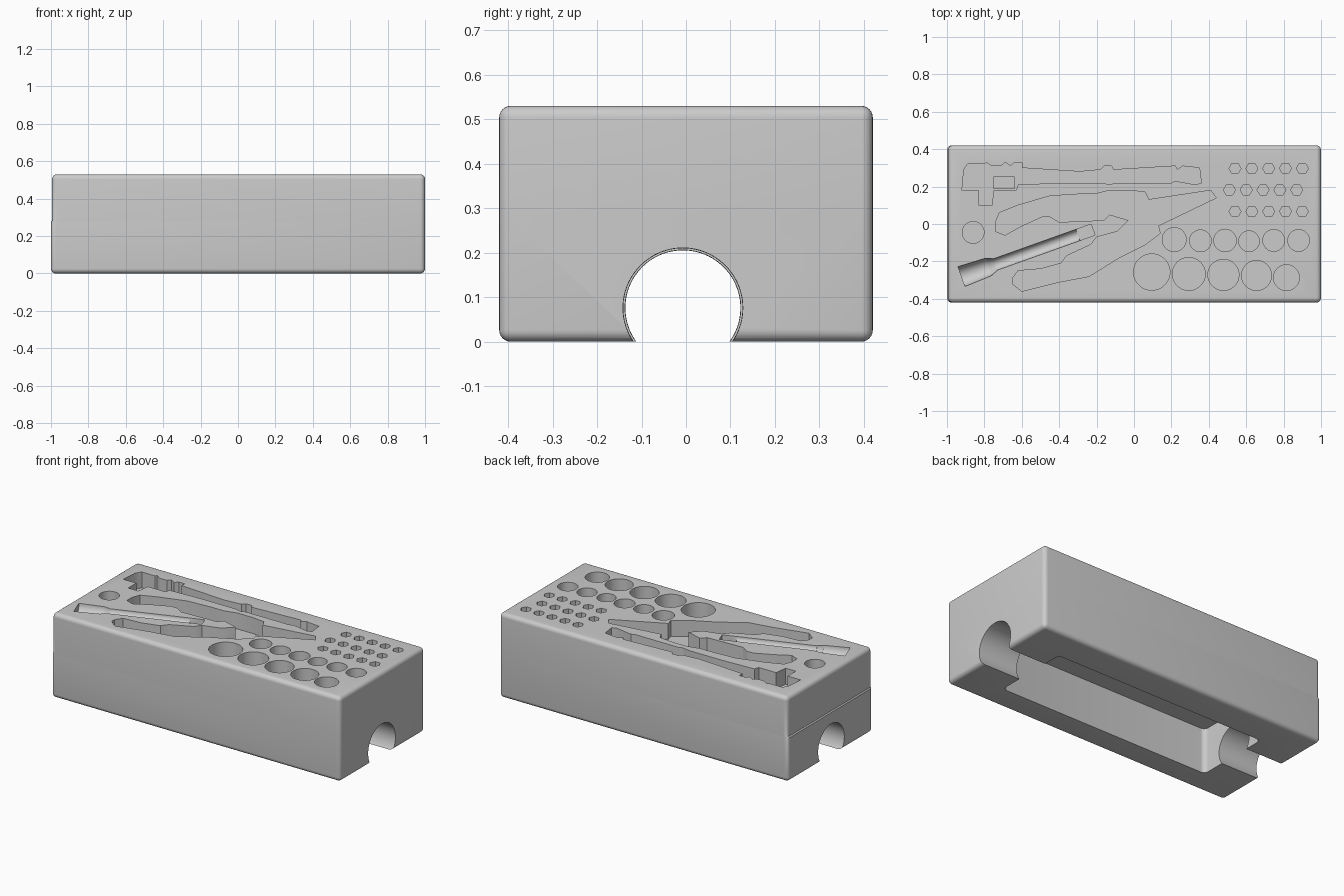
import bpy, bmesh, math
from mathutils import Matrix, Vector

cube = bpy.data.objects.get("Cube")
if cube:
    bpy.data.objects.remove(cube, do_unlink=True)

LENGTH, WIDTH, HEIGHT = 2.0, 0.84, 0.53
cutters = []


def new_object(name, bm):
    bmesh.ops.recalc_face_normals(bm, faces=bm.faces)
    mesh = bpy.data.meshes.new(name)
    bm.to_mesh(mesh)
    bm.free()
    obj = bpy.data.objects.new(name, mesh)
    bpy.context.collection.objects.link(obj)
    return obj


def add_cutter(name, bm):
    obj = new_object(name, bm)
    obj.hide_render = True
    cutters.append(obj)


def cut_outline(name, points, bottom, top):
    """Vertical prism over a closed outline."""
    bm = bmesh.new()
    face = bm.faces.new([bm.verts.new((x, y, bottom)) for x, y in points])
    grown = bmesh.ops.extrude_face_region(bm, geom=[face])["geom"]
    verts = [v for v in grown if isinstance(v, bmesh.types.BMVert)]
    bmesh.ops.translate(bm, verts=verts, vec=(0, 0, top - bottom))
    add_cutter(name, bm)


def cut_pocket(name, points, depth):
    cut_outline(name, points, HEIGHT - depth, HEIGHT + 0.1)


def ring(x, y, radius, sides):
    step = math.tau / sides
    return [(x + radius * math.cos(i * step), y + radius * math.sin(i * step))
            for i in range(sides)]


def hundredths(points):
    return [(x / 100, y / 100) for x, y in points]


def cut_rod(name, start, end, radius_start, radius_end, sides=64):
    """Round bar between two points, optionally tapered."""
    start, end = Vector(start), Vector(end)
    axis = end - start
    turn = axis.to_track_quat("Z", "Y").to_matrix().to_4x4()
    bm = bmesh.new()
    bmesh.ops.create_cone(bm, cap_ends=True, segments=sides,
                          radius1=radius_start, radius2=radius_end, depth=axis.length,
                          matrix=Matrix.Translation((start + end) / 2) @ turn)
    add_cutter(name, bm)


# Rounded block, with a faint ledge at mid height on its right end
bm = bmesh.new()
bmesh.ops.create_cube(bm, size=1, matrix=Matrix.Translation((0, 0, HEIGHT / 2))
                      @ Matrix.Diagonal((LENGTH, WIDTH, HEIGHT, 1)))
bmesh.ops.bevel(bm, geom=bm.edges[:], offset=0.026, segments=6, profile=0.5, affect="EDGES")
for level in (0.275, 0.282):
    bmesh.ops.bisect_plane(bm, geom=bm.verts[:] + bm.edges[:] + bm.faces[:],
                           plane_co=(0, 0, level), plane_no=(0, 0, 1))
for v in bm.verts:
    if v.co.x < -0.9 and v.co.z > 0.28:
        v.co.x += 0.006
block = new_object("tool_tray_block", bm)

# Slightly tapered channel through the underside
cut_rod("channel", (-1.1, -0.007, 0.076), (1.1, -0.007, 0.076), 0.129, 0.135, 96)

# Wide recess under the block, with rounded corners
corner = 0.03
outline = []
for i, (x, y) in enumerate(((0.7, 0.19), (-0.7, 0.19), (-0.7, -0.23), (0.7, -0.23))):
    for k in range(7):
        a = (i + k / 6) * math.pi / 2
        outline.append((x + corner * math.cos(a), y + corner * math.sin(a)))
cut_outline("under_recess", outline, -0.1, 0.28)

# Pliers pocket
cut_pocket("pliers_pocket", hundredths([
    (-74, 1), (-72, 6), (-62, 10), (-45, 15), (-29, 16), (-21, 16), (-13, 18), (-2, 18),
    (6, 17), (8, 13), (41, 18), (44, 14), (17, 1), (13, -1), (14, -5), (6, -11),
    (-8, -18), (-24, -28), (-40, -31), (-60, -36), (-65, -32), (-65, -29), (-62, -25),
    (-50, -24), (-39, -21), (-36, -17), (-23, -11), (-20, -7), (-9, -4), (-3, 2),
    (-13, 5), (-16, 2), (-40, 1), (-45, 4), (-49, 4), (-60, -1), (-69, -6), (-74, -4)]), 0.1)

# Wrench pocket, with a deeper step by the jaw
cut_pocket("wrench_pocket", hundredths([
    (-92, 18), (-91, 29), (-89, 32), (-80, 32), (-79, 33), (-76, 31), (-71, 31), (-69, 33),
    (-66, 31), (-64, 33), (-60, 33), (-60, 30), (-29, 28), (-18, 29), (-16, 31), (-12, 31),
    (-11, 29), (22, 31), (23, 29), (26, 31), (35, 30), (36, 22), (33, 21), (22, 23),
    (20, 22), (-10, 22), (-13, 21), (-17, 22), (-40, 22), (-62, 21), (-63, 18),
    (-75, 18), (-76, 10), (-83, 10), (-83, 18)]), 0.1)
cut_pocket("jaw_step", hundredths([(-75, 19), (-64, 19), (-64, 25), (-75, 25)]), 0.12)

# Screwdriver groove: handle, collar and shaft as half rounds, then a flat tip
tail, tip = Vector((-0.922, -0.281, HEIGHT)), Vector((-0.219, -0.03, HEIGHT))
along = (tip - tail).normalized()
for part, a, b, r1, r2 in (("handle", 0, 0.155, 0.056, 0.049),
                           ("collar", 0.15, 0.19, 0.049, 0.034),
                           ("shaft", 0.18, 0.67, 0.032, 0.032)):
    cut_rod("screwdriver_" + part, tail + along * a, tail + along * b, r1, r2)
side = Vector((-along.y, along.x, 0)) * 0.031
heel = tail + along * 0.66
cut_pocket("screwdriver_tip",
           [p.xy for p in (heel - side, tip - side, tip + side, heel + side)], 0.032)

# Round socket holes
sockets = [(-0.86, -0.045, 0.058),
           (0.215, -0.083, 0.064), (0.355, -0.09, 0.058), (0.487, -0.088, 0.06),
           (0.615, -0.092, 0.055), (0.747, -0.088, 0.058), (0.88, -0.088, 0.058),
           (0.095, -0.257, 0.097), (0.293, -0.267, 0.088), (0.478, -0.272, 0.083),
           (0.655, -0.275, 0.08), (0.815, -0.287, 0.069)]
for x, y, r in sockets:
    cut_pocket("socket_hole", ring(x, y, r, 48), 0.16)

# Three rows of hexagonal bit holes
for first, y in ((0.54, 0.297), (0.51, 0.182), (0.54, 0.067)):
    for i in range(5):
        cut_pocket("bit_hole", ring(first + i * 0.09, y, 0.032, 6), 0.1)

# Carve everything out, then keep only the finished block
for c in cutters:
    mod = block.modifiers.new(c.name, "BOOLEAN")
    mod.operation, mod.solver, mod.object = "DIFFERENCE", "EXACT", c
bpy.context.view_layer.update()
graph = bpy.context.evaluated_depsgraph_get()
carved = bpy.data.meshes.new_from_object(block.evaluated_get(graph))
block.modifiers.clear()
block.data = carved
for c in cutters:
    bpy.data.objects.remove(c, do_unlink=True)

# Single plain grey finish
GREY = (0.6, 0.6, 0.6, 1)
mat = bpy.data.materials.new("plain_grey")
mat.use_nodes = True
mat.diffuse_color = GREY
mat.node_tree.nodes["Principled BSDF"].inputs["Base Color"].default_value = GREY
carved.materials.clear()
carved.materials.append(mat)

bpy.ops.object.select_all(action="DESELECT")
block.select_set(True)
bpy.context.view_layer.objects.active = block
bpy.ops.object.shade_smooth_by_angle(angle=math.radians(30))
